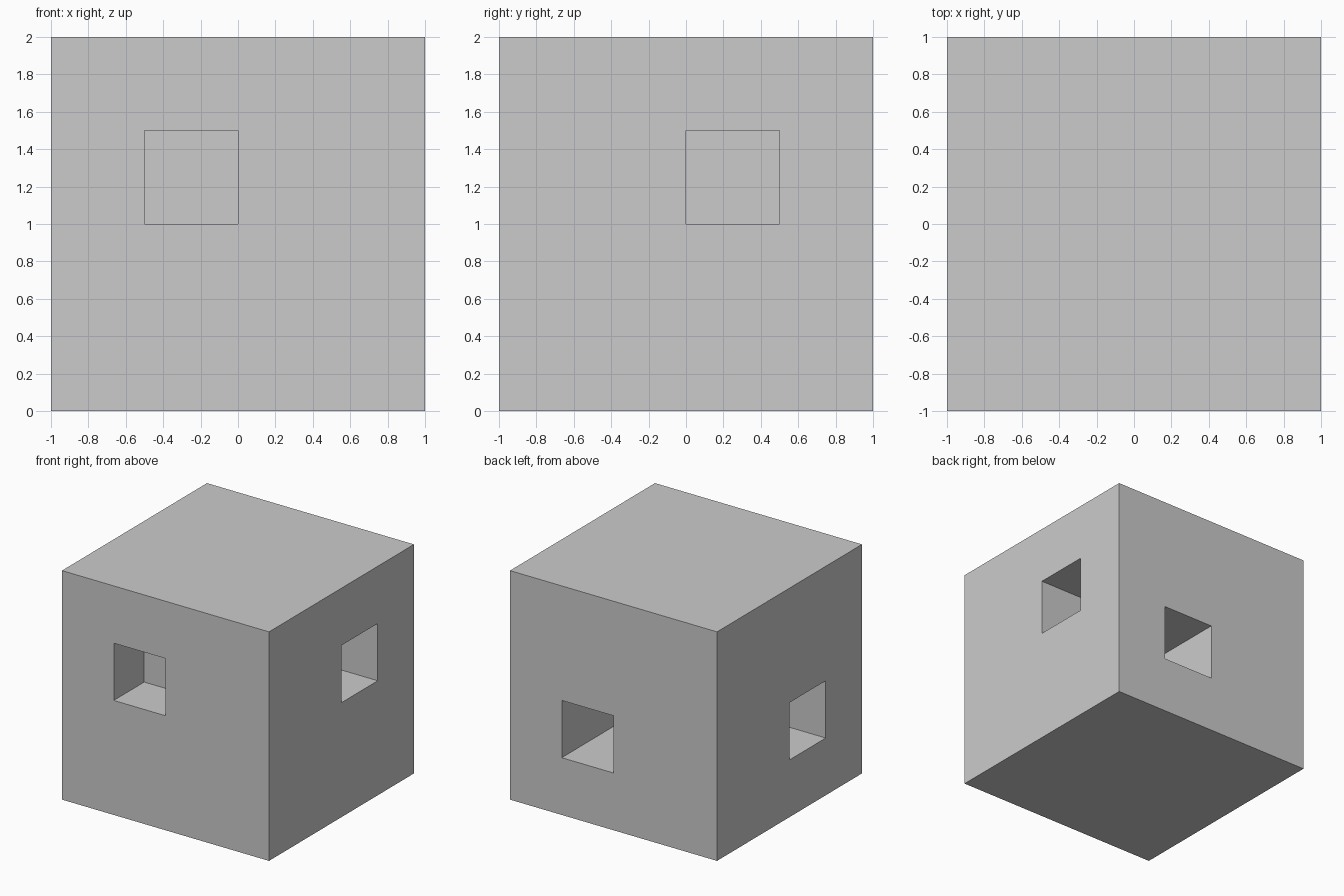
import bpy

if "Cube" in bpy.data.objects:
    bpy.data.objects.remove(bpy.data.objects["Cube"])


def box(name, lo, hi):
    """Axis-aligned box between two opposite corners."""
    centre = [(a + b) / 2 for a, b in zip(lo, hi)]
    bpy.ops.mesh.primitive_cube_add(size=1, location=centre)
    ob = bpy.context.object
    ob.name = name
    ob.scale = [b - a for a, b in zip(lo, hi)]
    bpy.ops.object.transform_apply(location=True, rotation=True, scale=True)
    return ob


# Solid block
block = box("block", (-1, -1, 0), (1, 1, 2))

SHALLOW, DEEP, OUT = 0.42, 1.0, 1.2

# Square pockets: upper pair on front and right, lower pair on back and left
pockets = {
    "front_pocket": ((-0.5, -OUT, 1.0), (0.0, -1 + SHALLOW, 1.5)),
    "right_pocket": ((1 - SHALLOW, 0.0, 1.0), (OUT, 0.5, 1.5)),
    "back_pocket": ((0.0, 1 - DEEP, 0.5), (0.5, OUT, 1.0)),
    "left_pocket": ((-OUT, -0.5, 0.5), (-1 + DEEP, 0.0, 1.0)),
}
for name, (lo, hi) in pockets.items():
    cutter = box(name, lo, hi)
    mod = block.modifiers.new(name, 'BOOLEAN')
    mod.operation = 'DIFFERENCE'
    mod.solver = 'EXACT'
    mod.object = cutter
    bpy.context.view_layer.objects.active = block
    bpy.ops.object.modifier_apply(modifier=mod.name)
    bpy.data.objects.remove(cutter, do_unlink=True)
